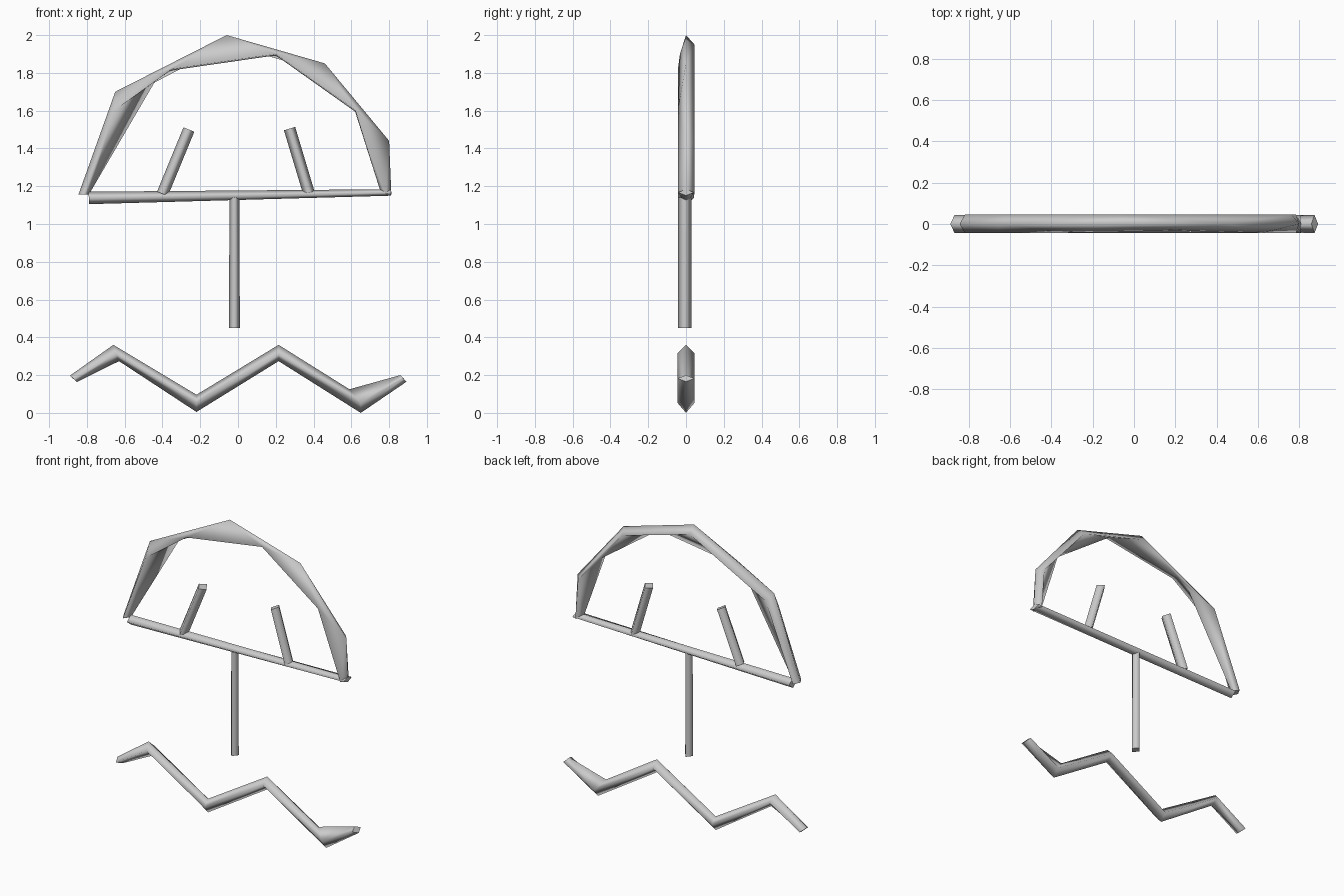
import bpy, bmesh, math
from mathutils import Vector

if "Cube" in bpy.data.objects:
    bpy.data.objects.remove(bpy.data.objects["Cube"])

grey = bpy.data.materials.new("grey")
grey.diffuse_color = (0.6, 0.6, 0.6, 1)
grey.use_nodes = True
grey.node_tree.nodes["Principled BSDF"].inputs["Base Color"].default_value = grey.diffuse_color


def ridge_tube(name, ridges, key):
    """Skin a four-sided tube over four lengthwise ridges, ordered along key."""
    bm = bmesh.new()
    loops = [[bm.verts.new(p) for p in r] for r in ridges]
    for a, b in zip(loops, loops[1:] + loops[:1]):
        i = j = 0
        while i < len(a) - 1 or j < len(b) - 1:
            step_a = j == len(b) - 1 or (
                i < len(a) - 1 and key(a[i + 1].co) <= key(b[j + 1].co))
            if step_a:
                f = bm.faces.new((a[i], a[i + 1], b[j]))
                i += 1
            else:
                f = bm.faces.new((a[i], b[j + 1], b[j]))
                j += 1
            f.smooth = True
    # flat end caps with crisp rims
    for end in (0, -1):
        cap = bm.faces.new([l[end] for l in loops])
        for e in cap.edges:
            e.smooth = False
    bmesh.ops.recalc_face_normals(bm, faces=bm.faces[:])
    mesh = bpy.data.meshes.new(name)
    bm.to_mesh(mesh)
    bm.free()
    mesh.materials.append(grey)
    obj = bpy.data.objects.new(name, mesh)
    bpy.context.collection.objects.link(obj)
    return obj


def ridge(y, points):
    return [(x, y, z) for x, z in points]


def bar(name, start, end, w0, w1, depth=0.043, y=0.0):
    """Straight diamond-section stick in the xz plane."""
    s, e = Vector((start[0], y, start[1])), Vector((end[0], y, end[1]))
    d = (e - s).normalized()
    side = Vector((-d.z, 0, d.x))
    out = Vector((0, depth, 0))
    ridges = [[s + side * w0, e + side * w1], [s - out, e - out],
              [s - side * w0, e - side * w1], [s + out, e + out]]
    return ridge_tube(name, ridges, lambda p: (p - s).dot(d))


# arched dome: outer, front, inner and back ridges
outer = ridge(0, [(-0.845, 1.155), (-0.65, 1.70), (-0.06, 2.0),
                  (0.46, 1.85), (0.80, 1.44), (0.812, 1.155)])
front = [(-0.82, -0.043, 1.155), (-0.655, -0.043, 1.60), (-0.35, -0.043, 1.82),
         (0.20, -0.032, 1.90), (0.62, -0.043, 1.605), (0.785, -0.043, 1.16)]
inner = ridge(0, [(-0.79, 1.155), (-0.43, 1.77), (-0.36, 1.812),
                  (0.20, 1.893), (0.62, 1.595), (0.755, 1.17)])
back = ridge(0.045, [(-0.82, 1.155), (-0.62, 1.655), (-0.06, 1.95),
                     (0.44, 1.81), (0.765, 1.43), (0.785, 1.16)])
ridge_tube("dome", [outer, front, inner, back],
           lambda p: -math.atan2(p.z - 1.0, p.x))

# base bar, upright sticks and pole
bar("dome_base", (-0.79, 1.138), (0.81, 1.167), 0.033, 0.017)
bar("left_stick", (-0.40, 1.16), (-0.26, 1.50), 0.031, 0.031)
bar("right_stick", (0.375, 1.165), (0.273, 1.505), 0.031, 0.031)
bar("pole", (-0.019, 0.45), (-0.019, 1.14), 0.029, 0.026, 0.036, -0.006)

# zigzag ground line
mid = [(-0.87, 0.18), (-0.645, 0.317), (-0.22, 0.052), (0.215, 0.317),
       (0.65, 0.052), (0.875, 0.183)]
top = [(-0.89, 0.197), (-0.66, 0.36), (-0.22, 0.096), (0.215, 0.36),
       (0.59, 0.125), (0.86, 0.20)]
bottom = [(-0.853, 0.163), (-0.63, 0.274), (-0.22, 0.005), (0.215, 0.274),
          (0.65, 0.0), (0.892, 0.165)]
ridge_tube("zigzag", [ridge(0, top), ridge(-0.044, mid),
                      ridge(0, bottom), ridge(0.044, mid)], lambda p: p.x)
